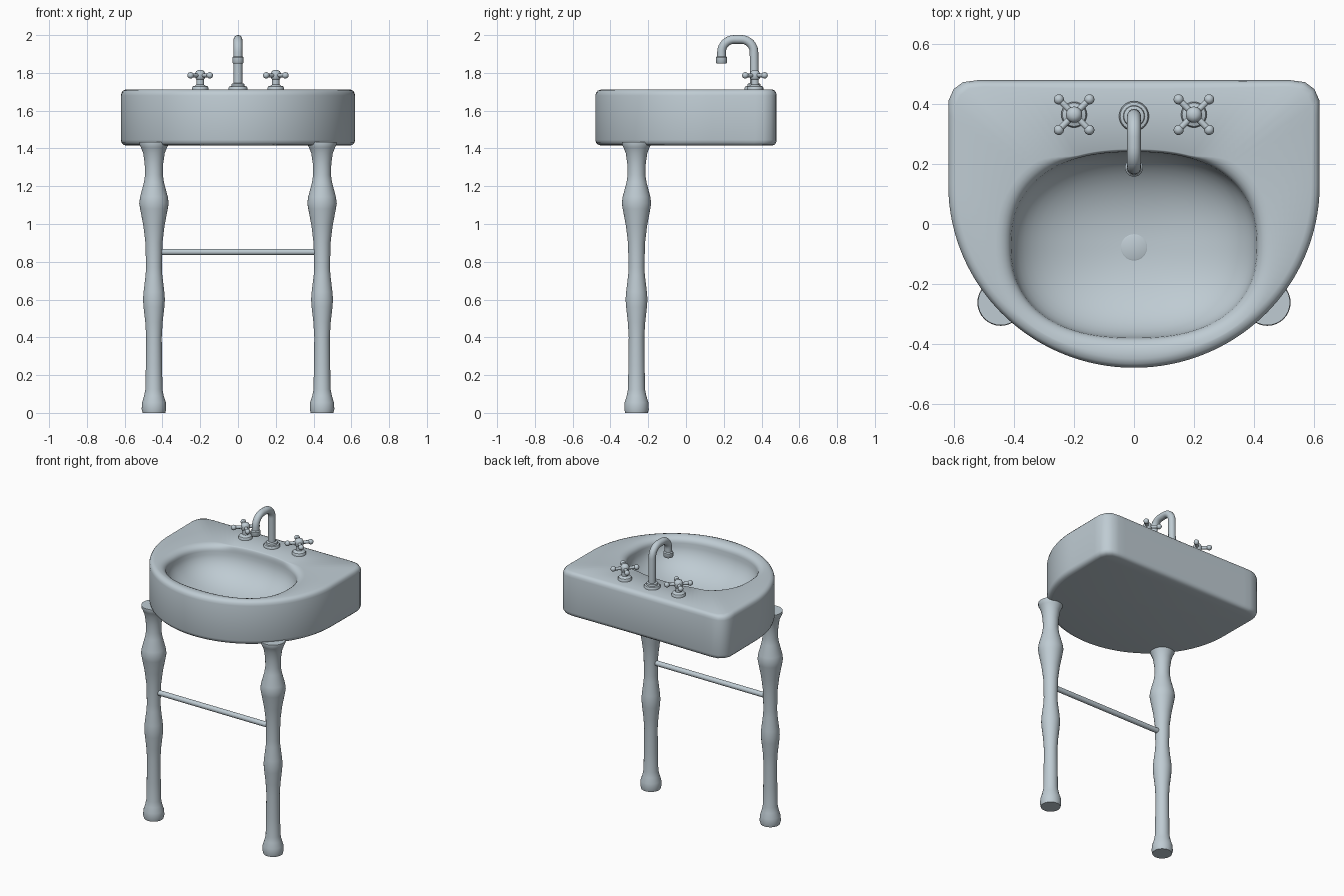
import bpy, bmesh, math
from mathutils import Vector

if "Cube" in bpy.data.objects:
    bpy.data.objects.remove(bpy.data.objects["Cube"])

mat = bpy.data.materials.new("pale blue grey porcelain")
mat.diffuse_color = (0.52, 0.60, 0.65, 1)
mat.use_nodes = True
mat.node_tree.nodes["Principled BSDF"].inputs["Base Color"].default_value = mat.diffuse_color


def finish(name, bm, angle=40):
    bmesh.ops.recalc_face_normals(bm, faces=bm.faces[:])
    me = bpy.data.meshes.new(name)
    bm.to_mesh(me)
    bm.free()
    ob = bpy.data.objects.new(name, me)
    bpy.context.collection.objects.link(ob)
    me.materials.append(mat)
    bpy.ops.object.select_all(action='DESELECT')
    ob.select_set(True)
    bpy.context.view_layer.objects.active = ob
    bpy.ops.object.shade_smooth_by_angle(angle=math.radians(angle))
    return ob


def loft(bm, rings):
    """Skin a list of closed point rings and cap both ends."""
    vs = [[bm.verts.new(p) for p in ring] for ring in rings]
    n = len(vs[0])
    for a, b in zip(vs, vs[1:]):
        for i in range(n):
            j = (i + 1) % n
            bm.faces.new((a[i], a[j], b[j], b[i]))
    bm.faces.new(vs[0])
    bm.faces.new(vs[-1])


def lathe(bm, x, y, profile, n=32):
    loft(bm, [[(x + r * math.cos(2 * math.pi * i / n), y + r * math.sin(2 * math.pi * i / n), z)
               for i in range(n)] for r, z in profile])


def tube(bm, path, r, n=20):
    """Sweep a circle along a path of points."""
    pts = [Vector(p) for p in path]
    rings = []
    side = None
    for k, p in enumerate(pts):
        t = (pts[min(k + 1, len(pts) - 1)] - pts[max(k - 1, 0)]).normalized()
        if side is None:
            side = t.orthogonal().normalized()
        side = (side - t * side.dot(t)).normalized()
        up = t.cross(side)
        rings.append([p + r * (side * math.cos(2 * math.pi * i / n) + up * math.sin(2 * math.pi * i / n))
                      for i in range(n)])
    loft(bm, rings)


# Basin: D-shaped outside wall, flat deck and rolled bowl, all on shared rays
CY, N = -0.07, 128


def inside(x, y):
    x = abs(x)
    if x > 0.62 or y > 0.48:
        return False
    if y < 0.13:
        return (x / 0.62) ** 2 + ((y - 0.13) / 0.61) ** 2 <= 1
    if x > 0.54 and y > 0.40:
        return ((x - 0.54) / 0.08) ** 2 + ((y - 0.40) / 0.08) ** 2 <= 1
    return True


def outer_radius(t):
    lo, hi = 0.0, 1.2
    for _ in range(30):
        m = (lo + hi) / 2
        if inside(m * math.cos(t), CY + m * math.sin(t)):
            lo = m
        else:
            hi = m
    return lo


def bowl_radius(t):
    e = 2.4
    return (abs(math.cos(t) / 0.41) ** e + abs(math.sin(t) / 0.31) ** e) ** (-1 / e)


def roll(t):
    # the rim is crisp below the taps and softly rolled elsewhere
    off = abs(t - math.pi / 2)
    k = min(1, max(0, (off - 0.55) / 0.35))
    return 0.01 + 0.042 * k * k * (3 - 2 * k)


angles = [2 * math.pi * (i + 0.5) / N for i in range(N)]


def ring(radius, z):
    return [(radius(t) * math.cos(t), CY + radius(t) * math.sin(t), z) for t in angles]


rings = []
for d, z in [(0.035, 1.415), (0.016, 1.419), (0.004, 1.43), (0, 1.445), (0, 1.68),
             (0.004, 1.695), (0.013, 1.706), (0.03, 1.712)]:
    rings.append(ring(lambda t: outer_radius(t) - d, z))
for k in range(6):
    a = k / 5 * math.pi / 2
    rings.append(ring(lambda t: bowl_radius(t) + roll(t) * (1 - math.sin(a)),
                      1.712 - 0.04 * (1 - math.cos(a))))
for k in range(1, 13):
    a = k / 12 * math.pi / 2 * 0.94
    rings.append(ring(lambda t: bowl_radius(t) * math.cos(a) ** 0.9, 1.672 - 0.202 * math.sin(a)))
bm = bmesh.new()
loft(bm, rings)
finish("basin", bm)

# Drain
bm = bmesh.new()
lathe(bm, 0, -0.078, [(0.044, 1.468), (0.044, 1.474), (0.04, 1.476)])
finish("drain", bm)

# Turned legs
LEG = [(0.060, 0), (0.065, 0.02), (0.063, 0.055), (0.052, 0.09), (0.045, 0.125), (0.043, 0.25),
       (0.041, 0.40), (0.046, 0.48), (0.055, 0.56), (0.058, 0.60), (0.055, 0.64), (0.044, 0.73),
       (0.042, 0.77), (0.045, 0.90), (0.056, 0.99), (0.073, 1.08), (0.078, 1.11), (0.073, 1.145),
       (0.053, 1.22), (0.047, 1.26), (0.049, 1.32), (0.057, 1.375), (0.069, 1.405),
       (0.076, 1.42), (0.076, 1.435)]
for side, sx in (("left", -1), ("right", 1)):
    bm = bmesh.new()
    lathe(bm, sx * 0.445, -0.262, LEG)
    finish(side + "_leg", bm)

# Crossbar between the legs
bm = bmesh.new()
tube(bm, [(-0.42, -0.262, 0.852), (0.42, -0.262, 0.852)], 0.017)
finish("crossbar", bm)

# Spout: base flange, bent pipe and nozzle
bm = bmesh.new()
lathe(bm, 0, 0.36, [(0.05, 1.708), (0.05, 1.722), (0.046, 1.728), (0.036, 1.73), (0.034, 1.742), (0.022, 1.746)])
path = [(0, 0.362, 1.72)]
for cy, a0 in ((0.292, 0), (0.256, 90)):
    for k in range(9):
        a = math.radians(a0 + 90 * k / 8)
        path.append((0, cy + 0.068 * math.cos(a), 1.909 + 0.068 * math.sin(a)))
path.append((0, 0.188, 1.87))
tube(bm, path, 0.023)
lathe(bm, 0, 0.188, [(0.027, 1.851), (0.03, 1.855), (0.03, 1.882), (0.024, 1.888)])
finish("spout", bm)

# Cross-handled taps
for side, sx in (("left", -1), ("right", 1)):
    x, y, z = sx * 0.2, 0.365, 1.787
    bm = bmesh.new()
    lathe(bm, x, y, [(0.043, 1.708), (0.043, 1.722), (0.039, 1.729), (0.028, 1.732), (0.02, 1.738),
                     (0.02, 1.765), (0.026, 1.772), (0.027, 1.797), (0.021, 1.809), (0.009, 1.815)], 24)
    for dx, dy in ((1, 1), (1, -1)):
        tube(bm, [(x - dx * 0.05, y - dy * 0.05, z), (x + dx * 0.05, y + dy * 0.05, z)], 0.0105, 14)
        for s in (-1, 1):
            ball = bmesh.ops.create_uvsphere(bm, u_segments=16, v_segments=10, radius=0.017)
            bmesh.ops.translate(bm, verts=ball["verts"], vec=(x + s * dx * 0.051, y + s * dy * 0.051, z))
    finish(side + "_tap", bm)
